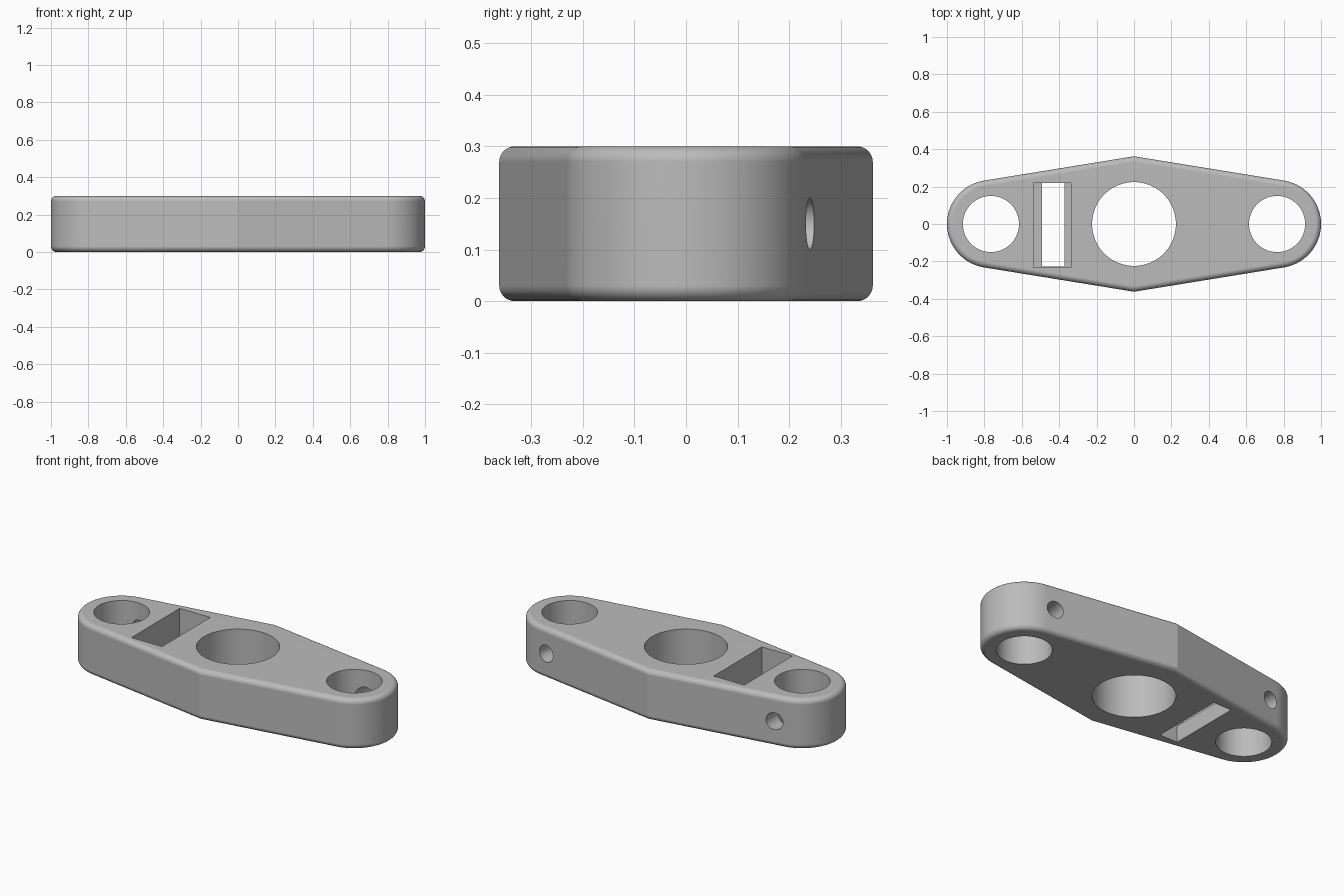
import bpy, bmesh
from math import radians, sin, cos, asin, atan2, hypot, pi
from mathutils import Matrix

if "Cube" in bpy.data.objects:
    bpy.data.objects.remove(bpy.data.objects["Cube"])

HEIGHT, END_X, END_R, MID_Y, FILLET = 0.3, 0.765, 0.235, 0.362, 0.03

steel = bpy.data.materials.new("grey metal")
steel.use_nodes = True
GREY = (0.5, 0.5, 0.5, 1)
steel.diffuse_color = GREY
steel.node_tree.nodes["Principled BSDF"].inputs["Base Color"].default_value = GREY


def add_object(name, bm):
    mesh = bpy.data.meshes.new(name)
    bmesh.ops.recalc_face_normals(bm, faces=bm.faces)
    bm.to_mesh(mesh)
    bm.free()
    mesh.materials.append(steel)
    ob = bpy.data.objects.new(name, mesh)
    bpy.context.collection.objects.link(ob)
    return ob


def cylinder(name, x, y, z, r, depth, segments=96, turn=None):
    bm = bmesh.new()
    matrix = Matrix.Translation((x, y, z)) @ (turn or Matrix())
    bmesh.ops.create_cone(bm, cap_ends=True, segments=segments, radius1=r,
                          radius2=r, depth=depth, matrix=matrix)
    return add_object(name, bm)


def box(name, low, high):
    bm = bmesh.new()
    size = [b - a for a, b in zip(low, high)]
    centre = [(a + b) / 2 for a, b in zip(low, high)]
    bmesh.ops.create_cube(bm, size=1, matrix=Matrix.Translation(centre) @ Matrix.Diagonal((*size, 1)))
    return add_object(name, bm)


# Plate: rounded ends joined by straight tangents to a point at mid-length
tangent = pi / 2 - (atan2(MID_Y, END_X) - asin(END_R / hypot(END_X, MID_Y)))
steps = 28
arc = [tangent * (2 * i / steps - 1) for i in range(steps + 1)]
outline = [(END_X + END_R * cos(a), END_R * sin(a)) for a in arc] + [(0, MID_Y)]
outline += [(-x, -y) for x, y in outline]

bm = bmesh.new()
base = bm.faces.new([bm.verts.new((x, y, 0)) for x, y in outline])
top = bmesh.ops.extrude_face_region(bm, geom=[base], use_keep_orig=True)["geom"]
bmesh.ops.translate(bm, vec=(0, 0, HEIGHT), verts=[v for v in top if isinstance(v, bmesh.types.BMVert)])
bmesh.ops.recalc_face_normals(bm, faces=bm.faces)
rims = [e for e in bm.edges if abs(e.verts[0].co.z - e.verts[1].co.z) < 0.001]
bmesh.ops.bevel(bm, geom=rims, offset=FILLET, segments=8, profile=0.5, affect="EDGES")
plate = add_object("link_plate", bm)

# Bores, stepped slot and side drillings
cutters = [cylinder("centre_bore", 0, 0, HEIGHT / 2, 0.224, 1),
           box("slot_upper", (-0.537, -0.233, 0.1), (-0.336, 0.22, 0.5)),
           box("slot_lower", (-0.492, -0.228, -0.1), (-0.372, 0.22, 0.2))]
for side in (-1, 1):
    cutters.append(cylinder("end_bore", side * END_X, 0, HEIGHT / 2, 0.15, 1))
    lean = Matrix.Rotation(radians(-9 if side > 0 else 0), 4, "Z")
    turn = lean @ Matrix.Rotation(pi / 2, 4, "X")
    cutters.append(cylinder("side_drilling", side * 0.75, 0.24, HEIGHT / 2, 0.05, 0.3, 48, turn))

bpy.context.view_layer.objects.active = plate
plate.select_set(True)
for cutter in cutters:
    cutter.hide_render = True
    mod = plate.modifiers.new(cutter.name, "BOOLEAN")
    mod.operation, mod.solver, mod.object = "DIFFERENCE", "EXACT", cutter
    bpy.ops.object.modifier_apply(modifier=mod.name)
    bpy.data.objects.remove(cutter)

# Smooth curved walls, crisp edges, flat large faces
bpy.ops.object.shade_smooth_by_angle(angle=radians(15))
weighted = plate.modifiers.new("weighted normals", "WEIGHTED_NORMAL")
weighted.keep_sharp = True
